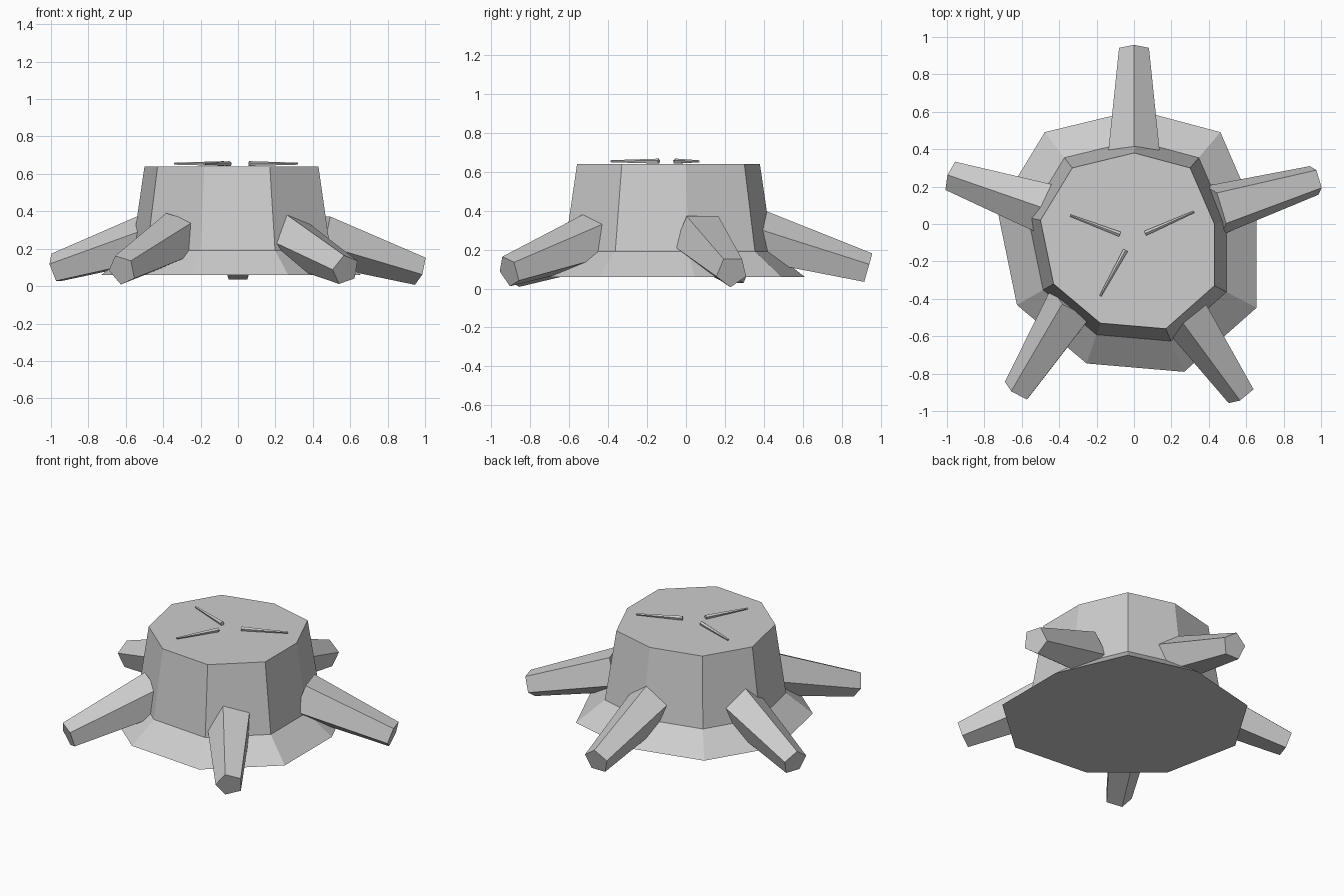
import bpy
import bmesh
from math import cos, sin, tau, radians
from mathutils import Vector

cube = bpy.data.objects.get("Cube")
if cube:
    bpy.data.objects.remove(cube, do_unlink=True)

# Single grey colour for the whole stump
GREY = (0.61, 0.61, 0.61, 1.0)
grey = bpy.data.materials.new("plain_grey")
grey.use_nodes = True
grey.diffuse_color = GREY
grey.node_tree.nodes["Principled BSDF"].inputs["Base Color"].default_value = GREY


def loft(name, rings):
    """Closed flat-shaded solid skinned through rings of equal length."""
    bm = bmesh.new()
    loops = [[bm.verts.new(p) for p in ring] for ring in rings]
    count = len(loops[0])
    for low, high in zip(loops, loops[1:]):
        for i in range(count):
            j = (i + 1) % count
            bm.faces.new((low[i], low[j], high[j], high[i]))
    bm.faces.new(loops[0])
    bm.faces.new(loops[-1])
    bmesh.ops.recalc_face_normals(bm, faces=bm.faces)
    mesh = bpy.data.meshes.new(name)
    bm.to_mesh(mesh)
    bm.free()
    mesh.materials.append(grey)
    obj = bpy.data.objects.new(name, mesh)
    bpy.context.collection.objects.link(obj)
    return obj


def tapered_rod(name, start, end, start_radius, end_radius, roll, sides=5):
    """Tapered prism; roll is the angle of one corner seen from its outer end."""
    start, end = Vector(start), Vector(end)
    forward = (end - start).normalized()
    right = (-forward).cross(Vector((0, 0, 1))).normalized()
    up = forward.cross(right)
    rings = []
    for centre, radius in ((start, start_radius), (end, end_radius)):
        angles = [radians(roll) + tau * i / sides for i in range(sides)]
        rings.append([centre + radius * (right * cos(a) + up * sin(a)) for a in angles])
    return loft(name, rings)


# Trunk: irregular nine-sided outline, widened at the middle and the flared foot
CENTRE = Vector((-0.03, -0.09, 0))
outline = [(0, 0.38), (0.3, 0.3), (0.43, 0), (0.43, -0.33), (0.17, -0.56),
           (-0.18, -0.53), (-0.43, -0.32), (-0.5, 0.02), (-0.33, 0.3)]
levels = [(0.06, 1.49), (0.19, 1.14), (0.64, 1)]
loft("stump_trunk", [
    [CENTRE + (Vector((x, y, 0)) - CENTRE) * scale + Vector((0, 0, z)) for x, y in outline]
    for z, scale in levels])

# Roots: base x y, tip x y, tip height, corner angle
roots = {
    "back_root": ((0, 0.37), (0, 0.935), 0.1, 90),
    "left_root": ((0.435, 0.075), (0.97, 0.235), 0.087, 126),
    "right_root": ((-0.44, 0.07), (-0.975, 0.255), 0.093, 90),
    "front_left_root": ((0.26, -0.45), (0.575, -0.91), 0.088, 108),
    "front_right_root": ((-0.32, -0.42), (-0.62, -0.89), 0.086, 110),
}
for name, (base, tip, height, roll) in roots.items():
    tapered_rod(name, (*base, 0.26), (*tip, height), 0.145, 0.084, roll)

# Thin tapered splinters lying on the cut top
splinters = {
    "right_splinter": ((-0.075, -0.055), (-0.34, 0.045)),
    "left_splinter": ((0.06, -0.05), (0.32, 0.065)),
    "front_splinter": ((-0.045, -0.14), (-0.18, -0.385)),
}
for name, (inner, outer) in splinters.items():
    tapered_rod(name, (*inner, 0.654), (*outer, 0.654), 0.014, 0.006, 90)
